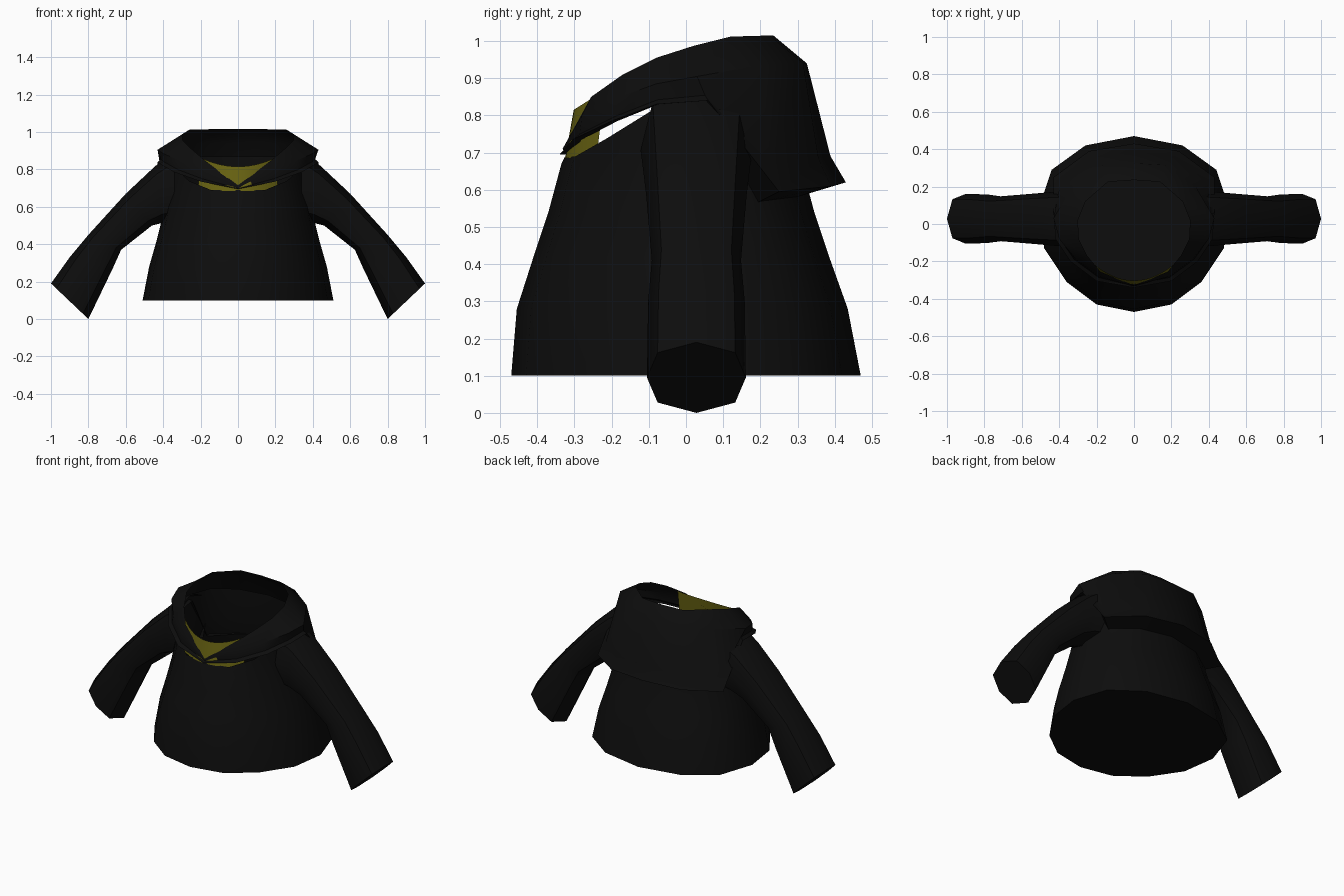
import bpy, bmesh, math
from mathutils import Vector

if "Cube" in bpy.data.objects:
    bpy.data.objects.remove(bpy.data.objects["Cube"])


def material(name, rgb):
    m = bpy.data.materials.new(name)
    m.diffuse_color = (*rgb, 1)
    m.use_nodes = True
    m.node_tree.nodes["Principled BSDF"].inputs["Base Color"].default_value = m.diffuse_color
    return m


CLOTH = material("black cloth", (0.004, 0.004, 0.004))
YELLOW = material("yellow cloth", (0.14, 0.125, 0.006))


def loft(name, rings, mat, closed=True, cap_start=False, cap_end=False, angle=40):
    """Skin a list of equal-length point rings."""
    bm = bmesh.new()
    rows = [[bm.verts.new(p) for p in r] for r in rings]
    n = len(rows[0])
    for a, b in zip(rows, rows[1:]):
        for i in range(n if closed else n - 1):
            j = (i + 1) % n
            bm.faces.new((a[i], a[j], b[j], b[i]))
    if cap_start:
        bm.faces.new(rows[0])
    if cap_end:
        bm.faces.new(rows[-1])
    bmesh.ops.recalc_face_normals(bm, faces=bm.faces)
    me = bpy.data.meshes.new(name)
    bm.to_mesh(me)
    bm.free()
    me.materials.append(mat)
    ob = bpy.data.objects.new(name, me)
    bpy.context.collection.objects.link(ob)
    bpy.ops.object.select_all(action='DESELECT')
    ob.select_set(True)
    bpy.context.view_layer.objects.active = ob
    bpy.ops.object.shade_smooth_by_angle(angle=math.radians(angle))
    return ob


def mirrored(half):
    """Close a half outline, running from centre back to centre front."""
    return half + [(-x, y, z) for x, y, z in half[-2:0:-1]]


# Body: one hem outline scaled up through the height
hem = mirrored([(0, .47, 0), (.26, .42, 0), (.44, .29, 0), (.51, .08, 0),
                (.48, -.13, 0), (.36, -.31, 0), (.20, -.43, 0), (0, -.47, 0)])
# height, half width, front depth, back depth
levels = [(.10, .51, .47, .47), (.28, .475, .455, .435), (.42, .435, .41, .385),
          (.54, .405, .37, .345), (.67, .38, .335, .31)]
rings = [[(x * w / .51, y * (b if y > 0 else f) / .47, z) for x, y, _ in hem]
         for z, w, f, b in levels]
# neckline dips at the front
rings.append([(x * .97, y * .97, .69 + .18 * min(1, max(0, (y + .3) / .3)))
              for x, y, _ in rings[-1]])
loft("body", rings, CLOTH, cap_start=True)

# Collar: wide square flap at the back, lapels meeting in a V at the front
rim = [(0, .235, 1.015), (.14, .225, 1.015), (.26, .12, 1.012), (.30, .02, .987),
       (.295, -.08, .955), (.25, -.17, .91), (.18, -.255, .85), (0, -.328, .715)]
fold = [(0, .325, .94), (.17, .315, .94), (.33, .20, .935), (.43, .03, .905),
        (.40, -.08, .885), (.31, -.19, .845), (.19, -.28, .80), (0, -.332, .71)]
edge = [(0, .43, .62), (.24, .39, .61), (.43, .25, .595), (.43, .06, .84),
        (.42, -.08, .83), (.34, -.20, .785), (.20, -.305, .735), (0, -.34, .695)]
waist, under = [], []
for f, e in zip(fold, edge):
    p = Vector(f).lerp(Vector(e), .78)
    waist.append((p.x * .96, p.y * .955, p.z))
    under.append((e[0] * .80, e[1] * .76 if e[1] > 0 else e[1] * .92, e[2] - .03 * (e[1] > .2)))
loft("collar", [mirrored(r) for r in (rim, fold, waist, edge, under)], CLOTH)

# Undershirt panel showing in the V
steps = [-.21 + .03 * i for i in range(15)]
loft("shirt_panel",
     [[(x, -.325 + 1.9 * x * x, .685) for x in steps],
      [(x, -.302 + 1.9 * x * x, .815 + 1.2 * x * x) for x in steps]],
     YELLOW, closed=False)

# Sleeves: octagonal sections given by top point, bottom point, half depth
sections = [((.34, .89), (.34, .52), .15), ((.44, .82), (.40, .515), .145),
            ((.60, .67), (.46, .50), .135), ((.80, .45), (.625, .37), .12),
            ((.90, .33), (.67, .27), .13), ((1.0, .19), (.80, 0), .133)]
for side, sx in (("left", -1), ("right", 1)):
    rings = []
    for (tx, tz), (bx, bz), d in sections:
        ring = []
        for i in range(8):
            a = math.tau * i / 8
            k = (1 + math.cos(a)) / 2
            # slightly squared section
            ring.append((sx * (bx + (tx - bx) * k), .028 + d * math.copysign(
                abs(math.sin(a)) ** .7, math.sin(a)), bz + (tz - bz) * k))
        rings.append(ring)
    loft(side + "_sleeve", rings, CLOTH, cap_end=True, angle=50)
